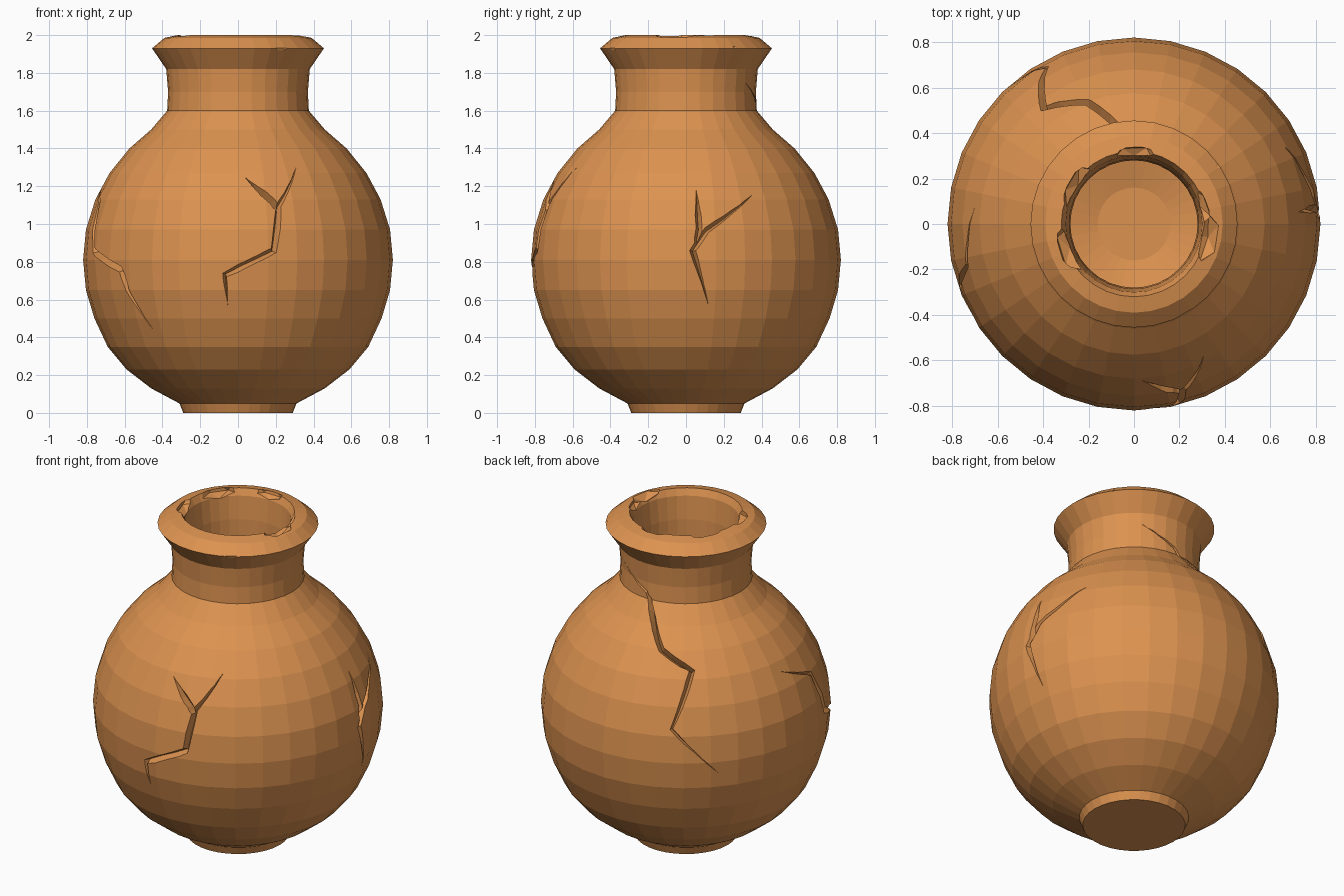
import bpy, bmesh, random
from math import sin, cos, radians, pi
from mathutils import Vector

if "Cube" in bpy.data.objects:
    bpy.data.objects.remove(bpy.data.objects["Cube"])

random.seed(4)
SIDES = 32

# Clay material
clay = bpy.data.materials.new("clay")
clay.diffuse_color = (0.72, 0.29, 0.08, 1)
clay.use_nodes = True
clay.node_tree.nodes["Principled BSDF"].inputs["Base Color"].default_value = clay.diffuse_color

# Half profiles (radius, height): outside from foot to rim, then inside down to the floor
outer = [(0.29, 0), (0.31, 0.05), (0.46, 0.13), (0.59, 0.23), (0.69, 0.35), (0.76, 0.50),
         (0.805, 0.65), (0.82, 0.81), (0.805, 0.97), (0.755, 1.13), (0.68, 1.27), (0.575, 1.40),
         (0.46, 1.50), (0.375, 1.60), (0.37, 1.70), (0.38, 1.82), (0.455, 1.93), (0.39, 1.985),
         (0.32, 2.0)]
inner = [(0.30, 1.96), (0.285, 1.82), (0.28, 1.62), (0.39, 1.48), (0.51, 1.36), (0.61, 1.22),
         (0.69, 1.06), (0.73, 0.81), (0.69, 0.55), (0.60, 0.36), (0.46, 0.22), (0.32, 0.14),
         (0.16, 0.10)]


def make_object(name, bm):
    bmesh.ops.recalc_face_normals(bm, faces=bm.faces)
    mesh = bpy.data.meshes.new(name)
    bm.to_mesh(mesh)
    bm.free()
    ob = bpy.data.objects.new(name, mesh)
    bpy.context.collection.objects.link(ob)
    mesh.materials.append(clay)
    return ob


def loft(name, sections):
    """Closed solid through a list of equal-length point loops."""
    bm = bmesh.new()
    rings = [[bm.verts.new(p) for p in s] for s in sections]
    n = len(rings[0])
    for a, b in zip(rings, rings[1:]):
        for i in range(n):
            j = (i + 1) % n
            bm.faces.new((a[i], a[j], b[j], b[i]))
    bm.faces.new(rings[0])
    bm.faces.new(rings[-1])
    return make_object(name, bm)


def radius_at(z):
    for (r0, z0), (r1, z1) in zip(outer, outer[1:]):
        if z0 <= z <= z1:
            return r0 + (r1 - r0) * (z - z0) / (z1 - z0)


def surface(deg, z):
    a, r = radians(deg), radius_at(z)
    return Vector((r * cos(a), r * sin(a), z))


def crack(points, width=0.03, depth=0.05, start=0.1):
    """V-shaped groove cutter following (angle, height) points on the outside."""
    path = []
    for (a0, z0), (a1, z1) in zip(points, points[1:]):
        path += [(a0 + (a1 - a0) * k / 3, z0 + (z1 - z0) * k / 3) for k in range(3)]
    path.append(points[-1])
    pos = [surface(*p) for p in path]
    last = len(pos) - 1
    sections = []
    for i, (a, z) in enumerate(path):
        normal = (surface(a + 1, z) - surface(a - 1, z)).cross(
            surface(a, z + 0.04) - surface(a, z - 0.04)).normalized()
        along = pos[min(i + 1, last)] - pos[max(i - 1, 0)]
        side = normal.cross(along).normalized()
        f = i / last
        taper = min(1, start + 3 * f, 0.1 + 3 * (1 - f))
        w = width * taper
        top = pos[i] + normal * 0.02
        sections.append([top - side * w, top + side * w, pos[i] - normal * depth * taper])
    return loft("crack_cutter", sections)


def chip(deg, r, z, size, squash=0.6):
    """Rough faceted lump that knocks a piece off the rim."""
    bm = bmesh.new()
    bmesh.ops.create_icosphere(bm, subdivisions=1, radius=size)
    a = radians(deg)
    for v in bm.verts:
        v.co *= random.uniform(0.8, 1.15)
        x, y = v.co.x * 0.6, v.co.y * 1.3
        v.co = Vector(((r + x) * cos(a) - y * sin(a), (r + x) * sin(a) + y * cos(a),
                       z + v.co.z * squash))
    return make_object("chip_cutter", bm)


# Hollow turned pot
pot = loft("clay_pot", [[(r * cos(2 * pi * k / SIDES), r * sin(2 * pi * k / SIDES), z)
                         for k in range(SIDES)] for r, z in outer + inner])

cutters = [
    # front crack and its branch
    crack([(266, 0.57), (265, 0.73), (283.5, 0.86), (286.5, 1.10), (298, 1.30)], 0.026),
    crack([(286, 1.08), (284, 1.12), (273, 1.25)], 0.026, start=0.8),
    # right crack and its branch
    crack([(8.7, 0.57), (2.5, 0.86), (8, 0.97), (29, 1.16)], 0.024),
    crack([(4, 0.90), (5, 0.98), (4.3, 1.18)], 0.024, start=0.8),
    # left crack
    crack([(174, 1.22), (194, 1.12), (200, 0.86), (220, 0.76), (223.5, 0.64), (232, 0.44)], 0.026),
    # back crack running up into the neck
    crack([(57, 1.75), (88, 1.64), (100, 1.52), (111, 1.40), (128, 1.31), (119, 1.01),
           (138, 0.74)], 0.024),
    # rim chips: outer edge, then inner edge
    chip(262, 0.47, 1.965, 0.075), chip(300, 0.47, 1.92, 0.05), chip(35, 0.47, 1.95, 0.05),
    chip(350, 0.33, 2.01, 0.09), chip(90, 0.30, 2.0, 0.08), chip(145, 0.30, 2.0, 0.09),
    chip(200, 0.30, 2.0, 0.09), chip(15, 0.30, 2.0, 0.07),
]

# Carve all damage, then bake it and drop the cutters
for c in cutters:
    mod = pot.modifiers.new("carve", 'BOOLEAN')
    mod.operation = 'DIFFERENCE'
    mod.solver = 'EXACT'
    mod.object = c
bpy.context.view_layer.update()
carved = bpy.data.meshes.new_from_object(pot.evaluated_get(bpy.context.evaluated_depsgraph_get()))
pot.modifiers.clear()
pot.data = carved
for c in cutters:
    bpy.data.objects.remove(c)
